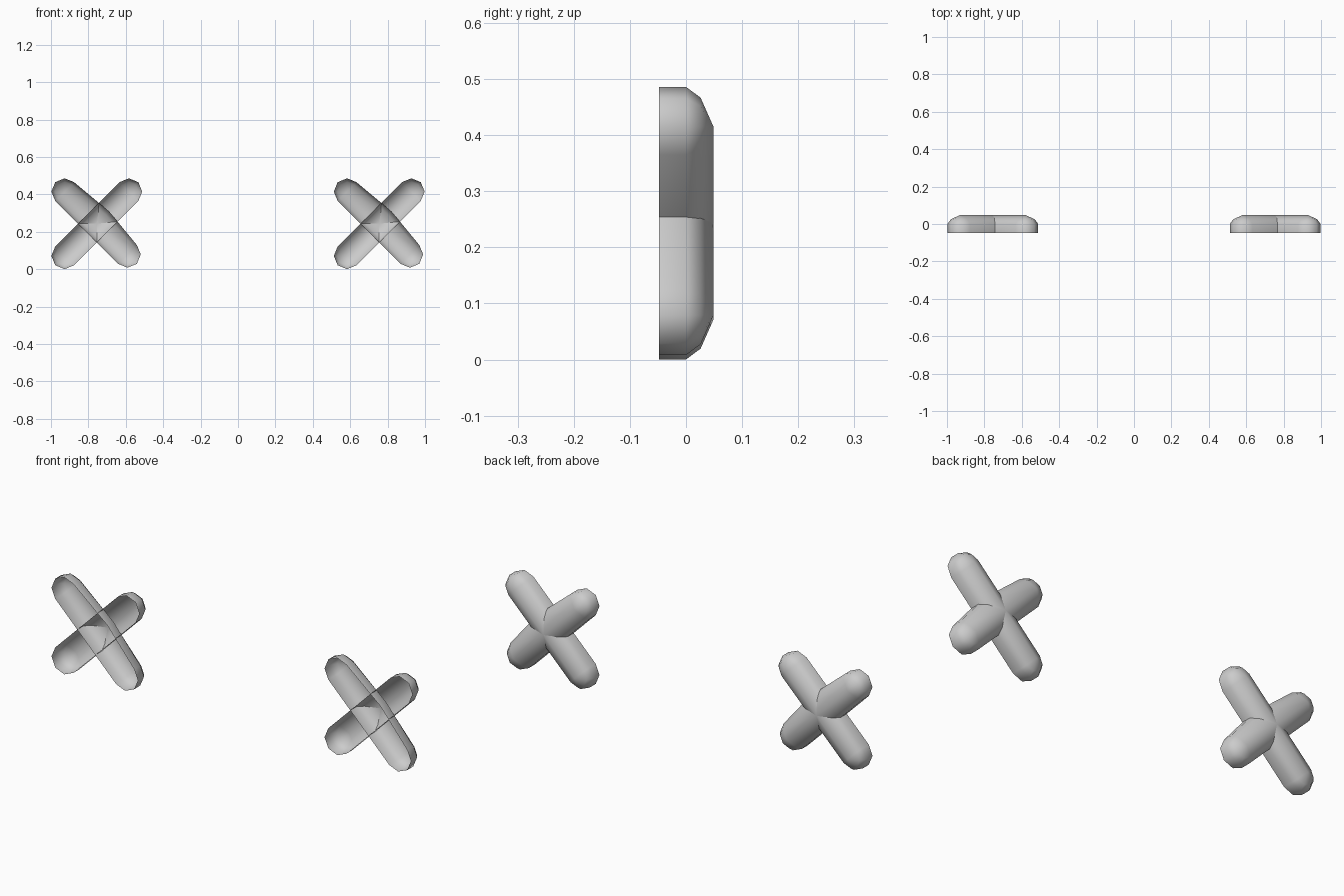
import bpy, bmesh
from math import sin, cos, pi, radians
from mathutils import Matrix

if "Cube" in bpy.data.objects:
    bpy.data.objects.remove(bpy.data.objects["Cube"])

R = 0.071                                   # half width of a bar
PROFILE = [(1, -0.048), (1, 0.0), (0.73, 0.026), (0, 0.049)]  # width factor, depth


def outline(r, end_a, end_b, bulge):
    """Stadium outline in the bar's own plane: round ends plus mid points."""
    pts = [(end_a + r * cos(a), r * sin(a)) for a in (-pi/2 + i*pi/4 for i in range(5))]
    pts.append((0, r + bulge * r / R))
    pts += [(end_b + r * cos(a), r * sin(a)) for a in (pi/2 + i*pi/4 for i in range(5))]
    pts.append((0, -r))
    return pts


def trough_bar(name, x, angle, end_a, end_b, bulge=0.0):
    """Rounded half-shell bar, open towards the front."""
    bm = bmesh.new()
    rings = [[bm.verts.new((u, y, v)) for u, v in outline(R * f, end_a, end_b, bulge)]
             for f, y in PROFILE]
    n = len(rings[0])
    for lo, hi in zip(rings, rings[1:]):
        for i in range(n):
            j = (i + 1) % n
            bm.faces.new((lo[i], lo[j], hi[j], hi[i]))
    bmesh.ops.remove_doubles(bm, verts=bm.verts[:], dist=1e-5)
    bmesh.ops.recalc_face_normals(bm, faces=bm.faces[:])
    bm.transform(Matrix.Translation((x, 0, 0.243)) @ Matrix.Rotation(angle, 4, 'Y'))
    # make the normals point away from the hollow side
    if sum(f.normal.y * f.calc_area() for f in bm.faces) < 0:
        bmesh.ops.reverse_faces(bm, faces=bm.faces[:])
    mesh = bpy.data.meshes.new(name)
    bm.to_mesh(mesh)
    bm.free()
    ob = bpy.data.objects.new(name, mesh)
    bpy.context.collection.objects.link(ob)
    bpy.context.view_layer.objects.active = ob
    ob.select_set(True)
    bpy.ops.object.shade_smooth_by_angle(angle=radians(60))
    ob.select_set(False)


# two identical crosses, each made of two crossing bars
for side, x in (("left", -0.755), ("right", 0.755)):
    trough_bar(side + "_rising_bar", x, radians(-45), 0.243, -0.243)
    trough_bar(side + "_falling_bar", x, radians(45), 0.232, -0.243, 0.022)
